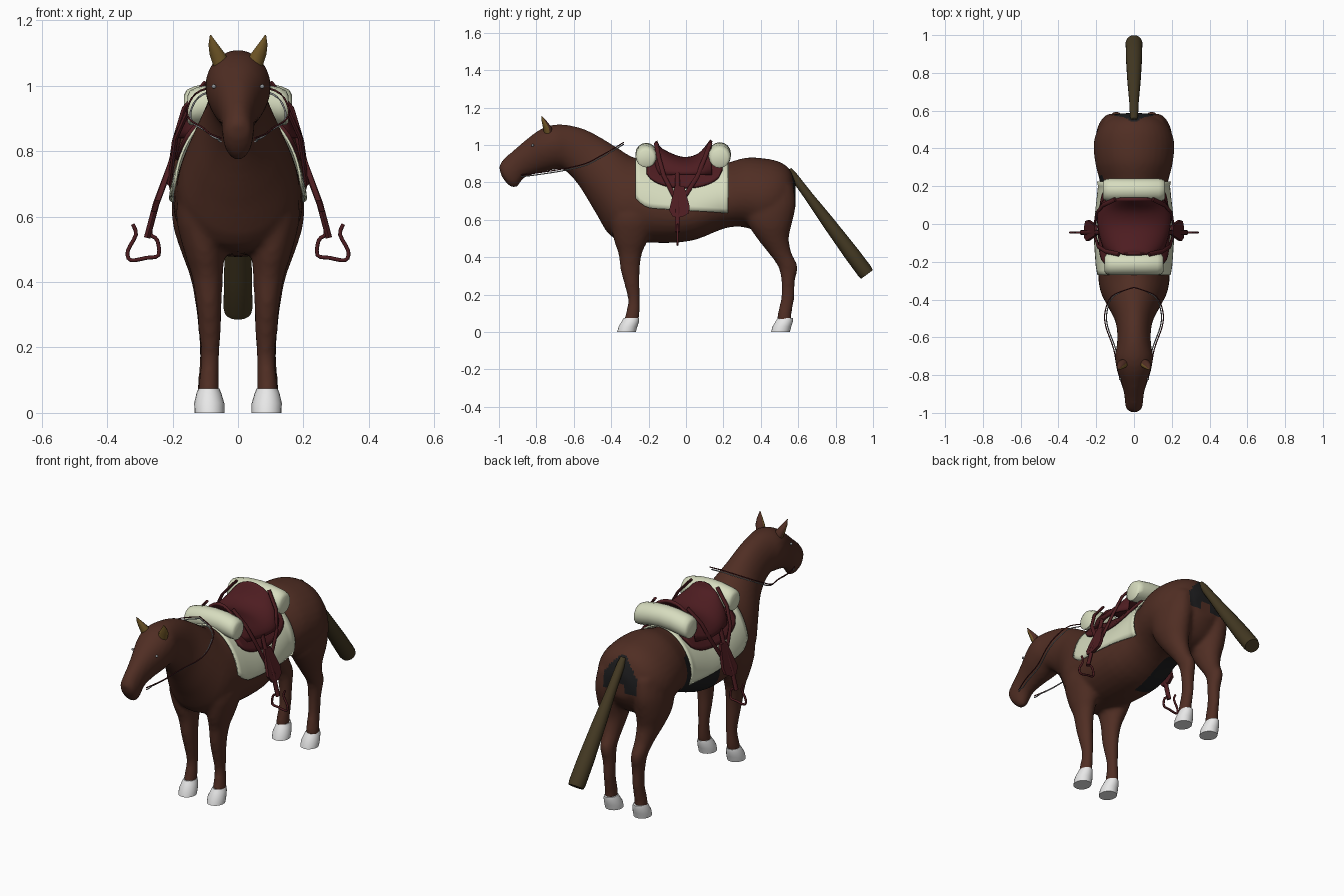
import bpy, bmesh, math
from mathutils import Vector as V

if "Cube" in bpy.data.objects:
    bpy.data.objects.remove(bpy.data.objects["Cube"])


def material(name, r, g, b):
    m = bpy.data.materials.new(name)
    m.diffuse_color = (r, g, b, 1)
    m.use_nodes = True
    m.node_tree.nodes["Principled BSDF"].inputs["Base Color"].default_value = m.diffuse_color
    return m


BROWN = material("brown coat", 0.080, 0.027, 0.017)
BLACK = material("black patch", 0.012, 0.012, 0.013)
OLIVE = material("olive tail hair", 0.056, 0.040, 0.016)
GOLD = material("gold ear", 0.18, 0.105, 0.022)
WHITE = material("white hoof", 0.80, 0.80, 0.80)
CREAM = material("cream cloth", 0.68, 0.72, 0.52)
RED = material("dark red leather", 0.075, 0.012, 0.015)
GREY = material("grey metal", 0.30, 0.31, 0.32)


def finish(bm, name, mat, angle=50):
    bmesh.ops.recalc_face_normals(bm, faces=bm.faces)
    me = bpy.data.meshes.new(name)
    bm.to_mesh(me)
    bm.free()
    ob = bpy.data.objects.new(name, me)
    bpy.context.collection.objects.link(ob)
    me.materials.append(mat)
    bpy.ops.object.select_all(action='DESELECT')
    ob.select_set(True)
    bpy.context.view_layer.objects.active = ob
    bpy.ops.object.shade_smooth_by_angle(angle=math.radians(angle))
    return ob


def ring(c, u, v, n=20, k=0):
    c, u, v = V(c), V(u), V(v)
    ts = [2 * math.pi * i / n for i in range(n)]
    return [c + u * math.sin(t) * (1 - k * math.cos(t)) + v * math.cos(t) for t in ts]


def add_loft(bm, rings, closed=True):
    rows = [[bm.verts.new(p) for p in r] for r in rings]
    n = len(rows[0])
    for a, b in zip(rows, rows[1:]):
        for i in range(n if closed else n - 1):
            j = (i + 1) % n
            bm.faces.new((a[i], a[j], b[j], b[i]))
    if closed:
        bm.faces.new(rows[0])
        bm.faces.new(rows[-1])


def loft(name, rings, mat, angle=50):
    bm = bmesh.new()
    add_loft(bm, rings)
    return finish(bm, name, mat, angle)


def spline(rows, n=3):
    """Catmull-Rom interpolation of table rows."""
    out = []
    for i in range(len(rows) - 1):
        quad = [rows[max(i - 1, 0)], rows[i], rows[i + 1], rows[min(i + 2, len(rows) - 1)]]
        for s in range(n):
            t = s / n
            out.append([b + 0.5 * t * (c - a + t * (2*a - 5*b + 4*c - d + t * (3*(b - c) + d - a)))
                        for a, b, c, d in zip(*quad)])
    return out + [list(rows[-1])]


def tube(name, pts, r, mat, flat=1.0):
    """Tube along a path; flat squashes it across its y direction."""
    rings = []
    for i, p in enumerate(pts):
        d = (V(pts[min(i + 1, len(pts) - 1)]) - V(pts[max(i - 1, 0)])).normalized()
        ref = V((0, 1, 0)) if abs(d.y) < 0.8 else V((0, 0, 1))
        side = (ref - d * ref.dot(d)).normalized()
        rings.append(ring(p, side * r, d.cross(side) * r * flat, 8))
    return loft(name, rings, mat)


def pear(y):
    """How much wider the body is low down than along the back."""
    return max(-0.08, 0.24 - 0.45 * abs(y))


# Body: top y, top z, bottom y, bottom z, half width
BODY = [(-0.998, 0.875, -0.988, 0.835, 0.018), (-0.993, 0.90, -0.95, 0.785, 0.042),
        (-0.965, 0.935, -0.905, 0.773, 0.048), (-0.914, 0.978, -0.868, 0.822, 0.053),
        (-0.85, 1.032, -0.80, 0.848, 0.07), (-0.785, 1.08, -0.735, 0.862, 0.092),
        (-0.72, 1.106, -0.67, 0.872, 0.10), (-0.64, 1.108, -0.63, 0.85, 0.09),
        (-0.54, 1.083, -0.585, 0.80, 0.09), (-0.45, 1.036, -0.54, 0.733, 0.105),
        (-0.36, 0.98, -0.476, 0.626, 0.143), (-0.29, 0.937, -0.40, 0.51, 0.178),
        (-0.22, 0.92, -0.28, 0.485, 0.188), (-0.10, 0.89, -0.10, 0.476, 0.195),
        (0.05, 0.88, 0.05, 0.493, 0.190), (0.20, 0.90, 0.20, 0.552, 0.176),
        (0.32, 0.932, 0.30, 0.562, 0.202), (0.42, 0.928, 0.42, 0.53, 0.214),
        (0.50, 0.91, 0.50, 0.55, 0.192), (0.556, 0.868, 0.55, 0.60, 0.145),
        (0.587, 0.79, 0.585, 0.66, 0.075)]
# Legs: z, front y, back y, inner x, outer x
FRONT = [(0.05, -0.335, -0.255, 0.058, 0.121), (0.10, -0.322, -0.248, 0.058, 0.12),
         (0.17, -0.310, -0.247, 0.058, 0.113), (0.25, -0.328, -0.248, 0.052, 0.12),
         (0.33, -0.35, -0.247, 0.05, 0.127), (0.42, -0.362, -0.235, 0.046, 0.142),
         (0.50, -0.388, -0.20, 0.042, 0.167), (0.62, -0.40, -0.17, 0.05, 0.19),
         (0.75, -0.36, -0.20, 0.07, 0.15)]
HIND = [(0.05, 0.488, 0.565, 0.06, 0.125), (0.10, 0.49, 0.565, 0.06, 0.122),
        (0.18, 0.508, 0.579, 0.06, 0.117), (0.27, 0.510, 0.582, 0.056, 0.123),
        (0.35, 0.492, 0.597, 0.056, 0.133), (0.42, 0.443, 0.565, 0.053, 0.148),
        (0.50, 0.38, 0.550, 0.045, 0.177), (0.58, 0.33, 0.567, 0.035, 0.20),
        (0.68, 0.31, 0.587, 0.03, 0.202), (0.78, 0.33, 0.575, 0.04, 0.18)]


def leg_rings(rows, s):
    return [ring((s * (x0 + x1) / 2, (y0 + y1) / 2, z), ((x1 - x0) / 2, 0, 0), (0, (y1 - y0) / 2, 0))
            for z, y0, y1, x0, x1 in rows]


bm = bmesh.new()
add_loft(bm, [ring((0, (a + c) / 2, (b + d) / 2), (w, 0, 0), (0, (a - c) / 2, (b - d) / 2), 32, pear(a))
              for a, b, c, d, w in spline(BODY)])
for s in (-1, 1):
    add_loft(bm, leg_rings(spline(FRONT), s))
    add_loft(bm, leg_rings(spline(HIND), s))
horse = finish(bm, "horse_body", BROWN)
# Fuse body and legs into one smooth skin
m = horse.modifiers.new("fuse", 'REMESH')
m.mode, m.voxel_size, m.use_smooth_shade = 'VOXEL', 0.012, True
m = horse.modifiers.new("soften", 'SMOOTH')
m.factor, m.iterations = 0.5, 5
fused = bpy.data.meshes.new_from_object(horse.evaluated_get(bpy.context.evaluated_depsgraph_get()))
horse.modifiers.clear()
horse.data = fused
fused.materials.clear()
fused.materials.append(BROWN)
fused.materials.append(BLACK)
# Black patches below the tail and on one flank and belly
for p in fused.polygons:
    x, y, z = p.center
    rump = y > 0.52 and 0.69 < z < 0.88 and abs(x) < min(0.10, 0.02 + (0.88 - z) * 0.8)
    notch = z < 0.74 and abs(x) < 0.03
    flank = x < -0.02 and ((0.17 < y < 0.26 and z < 0.80) or (-0.02 < y < 0.25 and z < 0.64))
    p.material_index = 1 if (rump and not notch) or flank else 0
    p.use_smooth = True

# Hooves
for s, side in ((-1, "left"), (1, "right")):
    for y, name in ((0, "front"), (0.823, "hind")):
        rows = [(0, y - 0.368, y - 0.268, 0.042, 0.133), (0.03, y - 0.36, y - 0.26, 0.042, 0.134),
                (0.06, y - 0.342, y - 0.25, 0.051, 0.127), (0.075, y - 0.332, y - 0.25, 0.057, 0.121)]
        loft(f"{name}_hoof_{side}", leg_rings(rows, s), WHITE)

# Tail: distance along, radius
a, d = V((0, 0.55, 0.868)), V((0, 0.418, -0.56))
n = V((0, 0.80, 0.597))
loft("tail", [ring(a + d * t, (r, 0, 0), n * r * 0.95, 14)
              for t, r in ((0, 0.016), (0.06, 0.022), (0.25, 0.026), (0.5, 0.036), (0.8, 0.044), (0.97, 0.045), (1, 0.041))],
     OLIVE)

# Ears and eyes
for s, side in ((-1, "left"), (1, "right")):
    ear = loft("ear_" + side, [ring((s * x, y, z), (r, 0, 0), (0, r * 0.9, 0), 10) for x, y, z, r in
               ((0.050, -0.735, 1.06, 0.026), (0.062, -0.742, 1.095, 0.026),
                (0.075, -0.757, 1.125, 0.016), (0.084, -0.772, 1.155, 0.002))], GOLD)
    ear.data.materials.append(BROWN)
    for p in ear.data.polygons:
        p.material_index = 1 if p.normal.y > 0.35 else 0
    bm = bmesh.new()
    bmesh.ops.create_uvsphere(bm, u_segments=10, v_segments=6, radius=0.007)
    bmesh.ops.translate(bm, verts=bm.verts, vec=(s * 0.074, -0.82, 0.998))
    finish(bm, "eye_" + side, GREY)


def drape(name, y0, y1, offset, hem, mat, thick, n=20):
    """Cloth following the back down to the hem height."""
    rings = []
    for i in range(n + 1):
        y = y0 + (y1 - y0) * i / n
        a, b = next((p, q) for p, q in zip(BODY[7:], BODY[8:]) if p[0] <= y <= q[0])
        f = (y - a[0]) / (b[0] - a[0])
        top, bot, w = [a[j] + (b[j] - a[j]) * f for j in (1, 3, 4)]
        zc, h = (top + bot) / 2, (top - bot) / 2 + offset
        tmax = math.acos(max(-1, min(1, (hem(y) - zc) / h)))
        ts = [tmax * (j / 14 - 1) for j in range(29)]
        rings.append([V(((w + offset) * math.sin(t) * (1 - pear(y) * math.cos(t)), y, zc + h * math.cos(t)))
                      for t in ts])
    bm = bmesh.new()
    add_loft(bm, rings, closed=False)
    ob = finish(bm, name, mat)
    m = ob.modifiers.new("thickness", 'SOLIDIFY')
    m.thickness, m.offset = thick, 0
    return ob


drape("saddle_blanket", -0.27, 0.225, 0.009, lambda y: 0.65 - 0.06 * y + 6 * max(0, -0.18 - y) ** 2, CREAM, 0.008)
drape("saddle_skirt", -0.21, 0.195, 0.024,
      lambda y: 0.87 - 0.10 * max(0, 1 - ((y + 0.01) / 0.205) ** 2) ** 0.5, RED, 0.014)

# Seat with raised pommel and cantle: y, crest z, half width
bm = bmesh.new()
rows = spline([(-0.16, 1.02, 0.11), (-0.13, 0.975, 0.155), (-0.02, 0.93, 0.185), (0.07, 0.95, 0.185), (0.135, 1.025, 0.15)], 5)
add_loft(bm, [[V((w * math.sin(t), y, 0.84 + (z - 0.84) * math.cos(t)))
               for t in [math.pi * (j / 16 - 0.5) for j in range(17)]] for y, z, w in rows], closed=False)
seat = finish(bm, "seat", RED)
m = seat.modifiers.new("thickness", 'SOLIDIFY')
m.thickness, m.offset = 0.014, 0

# Bedrolls across the pommel and cantle
for name, y, r, half in (("front_bedroll", -0.213, 0.057, 0.155), ("rear_bedroll", 0.18, 0.06, 0.165)):
    loft(name, [ring((x * half, y, 0.955 - 0.025 * x * x), (0, r * f, 0), (0, 0, r * f), 16)
                for x, f in ((-1, 0.7), (-0.95, 0.92), (-0.8, 1), (-0.4, 1), (0, 1), (0.4, 1), (0.8, 1), (0.95, 0.92), (1, 0.7))], CREAM)

# Straps, fenders and stirrups
for s, side in ((-1, "left"), (1, "right")):
    tube("front_strap_" + side, [(s * x, y, z) for x, y, z in
         ((0.08, -0.16, 1.01), (0.15, -0.145, 0.93), (0.19, -0.12, 0.84), (0.21, -0.05, 0.70))], 0.012, RED, 0.6)
    tube("rear_strap_" + side, [(s * x, y, z) for x, y, z in
         ((0.10, 0.13, 1.01), (0.165, 0.10, 0.93), (0.195, 0.06, 0.83), (0.21, -0.01, 0.72))], 0.012, RED, 0.6)
    outline = [(-0.06, 0.78), (-0.01, 0.78), (0.02, 0.67), (0.015, 0.635), (-0.02, 0.615), (-0.07, 0.615), (-0.09, 0.65)]
    loft("fender_" + side, [[V((s * (0.20 + (0.78 - z) * 0.35 + dx), y, z)) for y, z in outline]
                            for dx in (-0.008, 0.008)], RED, 30)
    tube("stirrup_strap_" + side, [(s * 0.18, -0.045, 0.85), (s * 0.205, -0.045, 0.76),
                                   (s * 0.25, -0.045, 0.64), (s * 0.278, -0.045, 0.535)], 0.014, RED, 0.7)
    tube("stirrup_" + side, spline([(s * x, -0.045, z) for x, z in
         ((0.265, 0.575), (0.267, 0.545), (0.247, 0.528), (0.243, 0.482), (0.28, 0.474),
          (0.328, 0.467), (0.337, 0.495), (0.312, 0.545), (0.322, 0.577))]), 0.006, RED)

# Reins: a thin double loop from the mouth over the neck
path = [(0.052, -0.88, 0.84), (0.085, -0.78, 0.853), (0.108, -0.66, 0.872), (0.15, -0.54, 0.90),
        (0.152, -0.46, 0.94), (0.115, -0.38, 0.985), (0, -0.335, 1.013)]
half = spline(path, 4)
for i, mat in enumerate((RED, GREY)):
    loop = [(x - 0.01 * i * (x > 0.06), y, z - 0.01 * i) for x, y, z in half]
    tube(f"rein_{i + 1}", loop + [(-x, y, z) for x, y, z in reversed(loop[:-1])], 0.003, mat)
